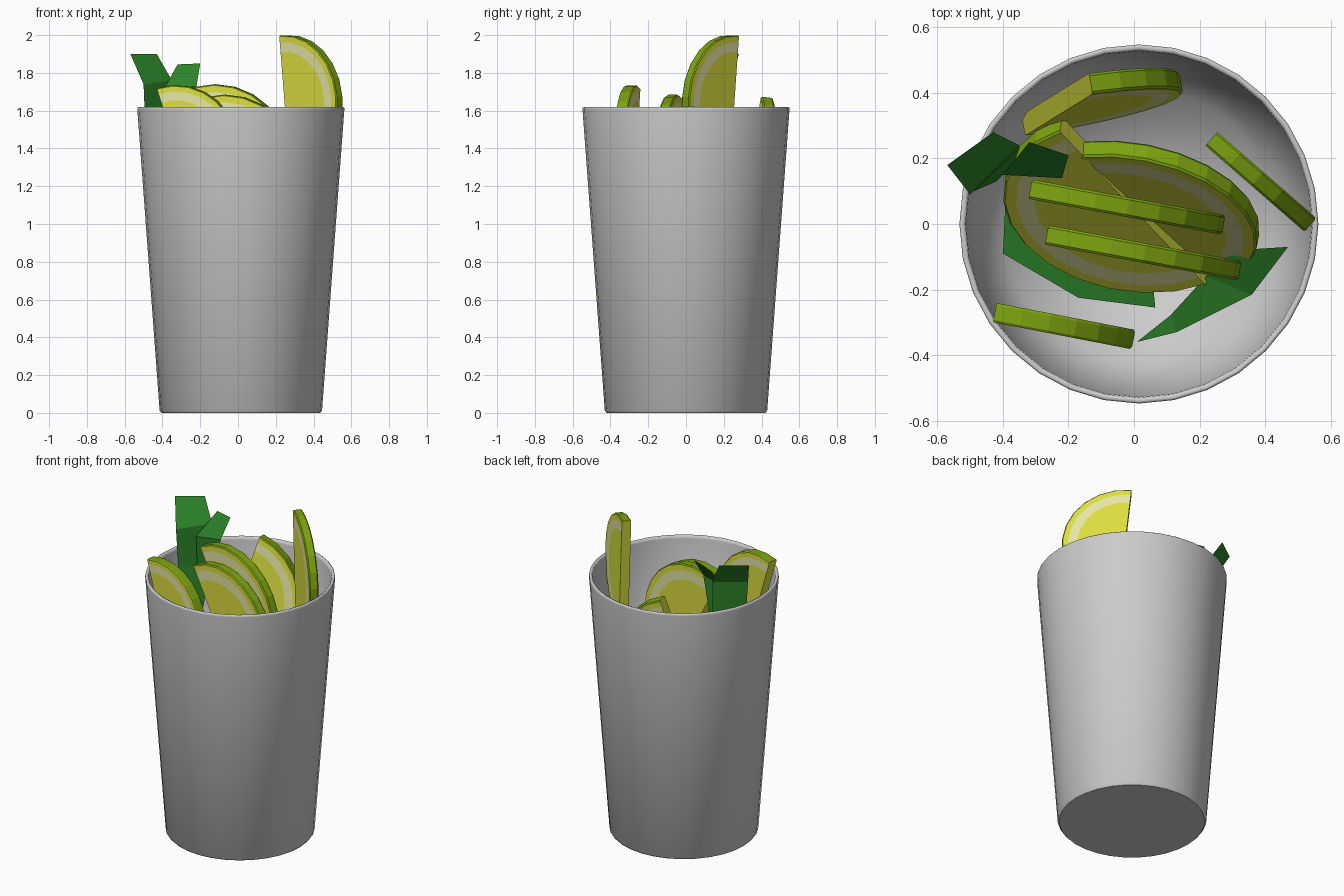
import bpy, bmesh, math
from mathutils import Vector

if "Cube" in bpy.data.objects:
    bpy.data.objects.remove(bpy.data.objects["Cube"])


def material(name, rgb):
    m = bpy.data.materials.new(name)
    m.diffuse_color = (*rgb, 1)
    m.use_nodes = True
    m.node_tree.nodes["Principled BSDF"].inputs["Base Color"].default_value = m.diffuse_color
    return m


GREY = material("cup grey", (0.60, 0.60, 0.60))
FLESH = material("citrus flesh", (0.72, 0.74, 0.05))
PITH = material("pale pith", (0.80, 0.80, 0.38))
RIND = material("green rind", (0.20, 0.37, 0.005))
LEAF = material("leaf green", (0.025, 0.23, 0.022))


def finish(name, bm, mats):
    me = bpy.data.meshes.new(name)
    bm.to_mesh(me)
    bm.free()
    for m in mats:
        me.materials.append(m)
    ob = bpy.data.objects.new(name, me)
    bpy.context.collection.objects.link(ob)
    return ob


# Cup: lathed thin-walled profile (radius, height)
def cup():
    profile = [(0.42, 0.0), (0.43, 0.012), (0.548, 1.605), (0.548, 1.615), (0.541, 1.62),
               (0.530, 1.615), (0.528, 1.60), (0.415, 0.06)]
    n = 32
    bm = bmesh.new()
    rings = [[bm.verts.new((0.015 + r * math.cos(2 * math.pi * i / n),
                            r * math.sin(2 * math.pi * i / n), z)) for i in range(n)]
             for r, z in profile]
    for a, b in zip(rings, rings[1:]):
        for i in range(n):
            j = (i + 1) % n
            bm.faces.new((a[i], a[j], b[j], b[i]))
    bm.faces.new(rings[0][::-1])
    # inside floor as a fan so its shading blends into the wall
    c = bm.verts.new((0.015, 0, 0.05))
    for i in range(n):
        bm.faces.new((rings[-1][i], rings[-1][(i + 1) % n], c))
    for f in bm.faces:
        f.smooth = len(f.verts) < 5
    finish("cup", bm, [GREY])


# Half-round citrus slice: heading of its plane, roll within it, lean from horizontal
def citrus_slice(name, centre, r, heading, roll, lean=90, thick=0.06):
    h, a, t = map(math.radians, (heading, roll, lean))
    d = Vector((math.cos(h), math.sin(h), 0))
    w = Vector((-math.sin(h) * math.cos(t), math.cos(h) * math.cos(t), math.sin(t)))
    n = d.cross(w)
    c = Vector(centre)
    seg, radii = 12, (0.76, 0.90, 0.985, 1.0)
    bm = bmesh.new()
    sides = []
    for s in (-1, 1):
        mid = bm.verts.new(c + n * s * thick / 2)
        rings = []
        for k, f in enumerate(radii):
            half = thick / 2 if k < 3 else thick * 0.38
            ring = []
            for i in range(seg + 1):
                p = a - math.pi / 2 + math.pi * i / seg
                ring.append(bm.verts.new(c + (d * math.cos(p) + w * math.sin(p)) * r * f + n * s * half))
            rings.append(ring)
        for i in range(seg):
            bm.faces.new((mid, rings[0][i], rings[0][i + 1]))
            for k, m in ((0, 1), (1, 0), (2, 2)):
                bm.faces.new((rings[k][i], rings[k + 1][i], rings[k + 1][i + 1],
                              rings[k][i + 1])).material_index = m
        sides.append((mid, rings))
    (m0, r0), (m1, r1) = sides
    for i in range(seg):
        f = bm.faces.new((r0[3][i], r1[3][i], r1[3][i + 1], r0[3][i + 1]))
        f.material_index = 2
    # straight cut face
    loop = [m0] + [q[-1] for q in r0] + [q[-1] for q in r1[::-1]] + [m1]
    bm.faces.new(loop)
    loop = [m0] + [q[0] for q in r0] + [q[0] for q in r1[::-1]] + [m1]
    bm.faces.new(loop)
    bmesh.ops.recalc_face_normals(bm, faces=bm.faces)
    finish(name, bm, [FLESH, PITH, RIND])


# Folded leaf: strip of paired left and right points
def leaf(name, pairs):
    bm = bmesh.new()
    rows = [[bm.verts.new(p) for p in pair] for pair in pairs]
    for a, b in zip(rows, rows[1:]):
        bm.faces.new((a[0], a[1], b[1], b[0]))
    finish(name, bm, [LEAF])


cup()
citrus_slice("tall_right_slice", (0.265, 0.235, 1.635), 0.365, -41, 6, 90, 0.055)
citrus_slice("front_slice", (-0.325, -0.29, 1.405), 0.33, -11, 18, 90)
citrus_slice("middle_slice_back", (-0.12, 0.07, 1.34), 0.40, -10.5, 30, 90)
citrus_slice("middle_slice_front", (-0.07, -0.07, 1.285), 0.40, -10.5, 30, 90)
citrus_slice("back_slice", (-0.235, 0.365, 1.305), 0.385, 10, -17, 83, 0.065)
citrus_slice("lower_slice", (0.0, 0.02, 0.80), 0.385, -11, 60, 58)
citrus_slice("lower_slice_upper", (0.0, 0.07, 0.92), 0.40, -9, 220, 50)

# Leaves: two rising over the rim, two inside the cup
leaf("tall_leaf", [((-.57, .18, 1.90), (-.43, .28, 1.90)), ((-.50, .09, 1.74), (-.35, .24, 1.76)),
                   ((-.49, .10, 1.50), (-.35, .23, 1.50)), ((-.42, .13, 1.25), (-.37, .18, 1.25))])
leaf("short_leaf", [((-.32, .25, 1.845), (-.20, .21, 1.85)), ((-.40, .15, 1.70), (-.22, .14, 1.73)),
                    ((-.40, .16, 1.50), (-.27, .15, 1.50))])
leaf("inner_leaf_left", [((-.40, -.09, .50), (-.39, .12, .55)), ((-.17, -.225, .46), (-.15, 0, .52)),
                         ((.065, -.255, .44), (.05, -.10, .48))])
leaf("inner_leaf_right", [((.01, -.36, .60), (.015, -.355, .60)), ((.13, -.33, .62), (.11, -.28, .63)),
                          ((.36, -.215, .70), (.22, -.16, .70)), ((.47, -.07, .78), (.31, -.08, .78))])
